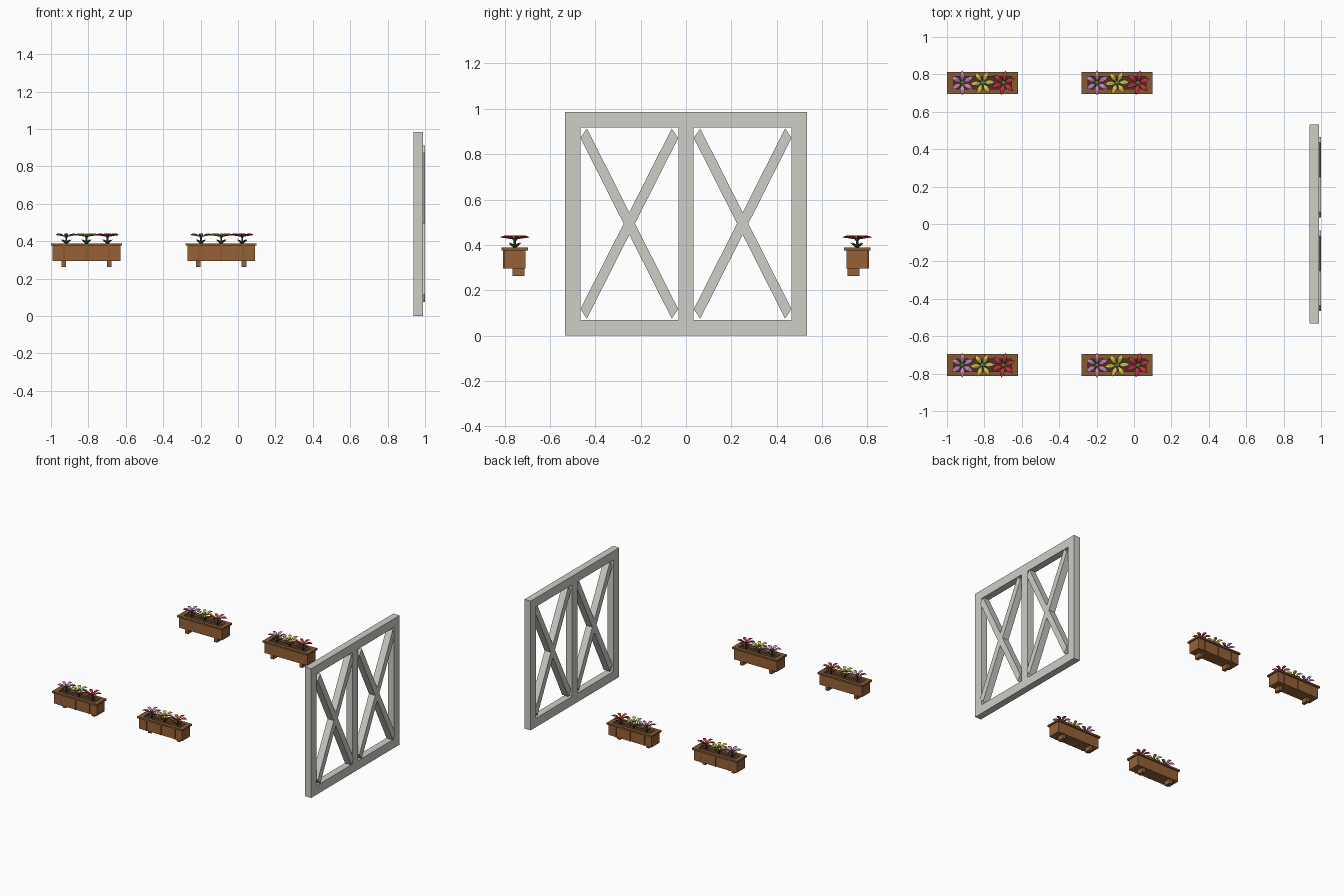
import bpy, bmesh, math
from mathutils import Vector

if "Cube" in bpy.data.objects:
    bpy.data.objects.remove(bpy.data.objects["Cube"])


def material(name, rgb):
    m = bpy.data.materials.new(name)
    m.diffuse_color = (*rgb, 1)
    m.use_nodes = True
    m.node_tree.nodes["Principled BSDF"].inputs["Base Color"].default_value = m.diffuse_color
    return m


STONE = material("pale_paint", (0.62, 0.61, 0.57))
WOOD = material("wood", (0.30, 0.12, 0.04))
TRIM = material("dark_wood", (0.24, 0.10, 0.03))
SOIL = material("soil", (0.07, 0.03, 0.02))
GREEN = material("leaf_green", (0.03, 0.12, 0.05))
HEART = material("flower_heart", (0.65, 0.55, 0.08))
PETALS = [material("pink", (0.62, 0.22, 0.48)),
          material("yellow", (0.68, 0.55, 0.06)),
          material("red", (0.60, 0.03, 0.05))]


def finish(name, bm, mat):
    bmesh.ops.recalc_face_normals(bm, faces=bm.faces)
    me = bpy.data.meshes.new(name)
    bm.to_mesh(me)
    bm.free()
    me.materials.append(mat)
    ob = bpy.data.objects.new(name, me)
    bpy.context.collection.objects.link(ob)
    return ob


def add_box(bm, x0, x1, y0, y1, z0, z1):
    vs = bmesh.ops.create_cube(bm, size=1)["verts"]
    for v in vs:
        v.co = Vector(((x0 + x1) / 2 + v.co.x * (x1 - x0),
                       (y0 + y1) / 2 + v.co.y * (y1 - y0),
                       (z0 + z1) / 2 + v.co.z * (z1 - z0)))


def boxes(name, mat, *specs):
    bm = bmesh.new()
    for s in specs:
        add_box(bm, *s)
    return finish(name, bm, mat)


def add_prism(bm, pts, depth):
    lo = [bm.verts.new(p) for p in pts]
    hi = [bm.verts.new(Vector(p) + Vector(depth)) for p in pts]
    bm.faces.new(lo)
    bm.faces.new(hi[::-1])
    n = len(pts)
    for i in range(n):
        bm.faces.new((lo[i], lo[(i + 1) % n], hi[(i + 1) % n], hi[i]))


# Gate frame: posts and rails
X0, X1 = 0.937, 0.99
boxes("gate_frame", STONE,
      (X0, X1, -0.533, -0.466, 0, 0.985), (X0, X1, 0.466, 0.533, 0, 0.985),
      (X0, X1, -0.033, 0.033, 0.068, 0.918),
      (X0, X1, -0.466, 0.466, 0, 0.068), (X0, X1, -0.466, 0.466, 0.918, 0.985))

# Crossed braces in both panels
for side, cy in (("left", -0.25), ("right", 0.25)):
    for k, flip in enumerate((-1, 1)):
        prof = [(-0.216, 0.378), (-0.187, 0.419), (0.216, -0.378), (0.187, -0.419)]
        prof = [prof[0], prof[1], prof[2], prof[3]]
        bm = bmesh.new()
        add_prism(bm, [(0.947, cy + flip * a, 0.494 + b) for a, b in prof], (0.053, 0, 0))
        finish(f"{side}_brace_{k + 1}", bm, STONE)


def petals(name, cx, cy, turn, mat):
    # Six folded, pointed petals with a little thickness
    bm = bmesh.new()
    prof = [(0.006, 0, 0.424), (0.030, -0.012, 0.437), (0.050, -0.010, 0.440),
            (0.067, 0, 0.433), (0.050, 0.010, 0.440), (0.030, 0.012, 0.437)]
    for i in range(6):
        a = turn + i * math.pi / 3
        c, s = math.cos(a), math.sin(a)
        put = lambda r, w, z: bm.verts.new((cx + r * c - w * s, cy + r * s + w * c, z))
        ring = [put(*p) for p in prof]
        top, low = put(0.038, 0, 0.441), put(0.038, 0, 0.429)
        for j in range(6):
            bm.faces.new((ring[j], ring[(j + 1) % 6], top))
            bm.faces.new((ring[(j + 1) % 6], ring[j], low))
    return finish(name, bm, mat)


def greenery(name, cx, cy):
    # Stem with a flared top and four pointed leaves
    bm = bmesh.new()
    for r0, r1, z0, z1 in ((0.005, 0.005, 0.37, 0.418), (0.005, 0.014, 0.416, 0.43)):
        vs = bmesh.ops.create_cone(bm, cap_ends=True, segments=6, radius1=r0,
                                   radius2=r1, depth=z1 - z0)["verts"]
        bmesh.ops.translate(bm, verts=vs, vec=(cx, cy, (z0 + z1) / 2))
    for i in range(4):
        a = math.radians(35) + i * math.pi / 2
        c, s = math.cos(a), math.sin(a)
        put = lambda r, w, z: bm.verts.new((cx + r * c - w * s, cy + r * s + w * c, z))
        ring = [put(0.003, 0, 0.385), put(0.02, -0.009, 0.402),
                put(0.036, 0, 0.41), put(0.02, 0.009, 0.402)]
        top, low = put(0.02, 0, 0.403), put(0.02, 0, 0.396)
        for j in range(4):
            bm.faces.new((ring[j], ring[(j + 1) % 4], top))
            bm.faces.new((ring[(j + 1) % 4], ring[j], low))
    return finish(name, bm, GREEN)


def planter(tag, cx, s):
    cy = s * 0.755

    def part(x0, x1, a, b, z0, z1):  # a, b measured outwards from the centre line
        y0, y1 = sorted((cy + s * a, cy + s * b))
        return (cx + x0, cx + x1, y0, y1, z0, z1)

    # Box: floor and four walls
    boxes(tag + "_box", WOOD,
          part(-0.181, 0.181, -0.048, 0.048, 0.295, 0.31),
          part(-0.181, 0.181, -0.048, -0.033, 0.31, 0.378),
          part(-0.181, 0.181, 0.033, 0.048, 0.31, 0.378),
          part(-0.181, -0.166, -0.033, 0.033, 0.31, 0.378),
          part(0.166, 0.181, -0.033, 0.033, 0.31, 0.378))
    boxes(tag + "_soil", SOIL, part(-0.166, 0.166, -0.033, 0.033, 0.31, 0.372))
    # Overhanging rim
    boxes(tag + "_rim", TRIM,
          part(-0.19, 0.19, -0.059, -0.033, 0.376, 0.389),
          part(-0.19, 0.19, 0.033, 0.059, 0.376, 0.389),
          part(-0.19, -0.155, -0.033, 0.033, 0.376, 0.389),
          part(0.155, 0.19, -0.033, 0.033, 0.376, 0.389))
    # Battens on the outer face, feet beneath
    boxes(tag + "_battens", TRIM,
          *[part(x - 0.005, x + 0.005, 0.047, 0.053, 0.295, 0.376) for x in (-0.12, 0, 0.12)])
    boxes(tag + "_feet", WOOD,
          *[part(x - 0.0125, x + 0.0125, -0.042, 0.011, 0.262, 0.297) for x in (-0.122, 0.122)])
    # Flowers
    for i, (dx, turn) in enumerate(((-0.108, 90), (0, 60), (0.112, 80))):
        turn = turn if i != 1 else 5
        name = f"{tag}_flower_{i + 1}"
        petals(name + "_petals", cx + dx, cy, math.radians(turn), PETALS[i])
        greenery(name + "_stem", cx + dx, cy)
        bm = bmesh.new()
        vs = bmesh.ops.create_icosphere(bm, subdivisions=1, radius=0.011)["verts"]
        for v in vs:
            v.co = Vector((cx + dx + v.co.x, cy + v.co.y, 0.434 + v.co.z * 0.8))
        finish(name + "_heart", bm, HEART)


# Four planters, two each side
for row, s in (("front", -1), ("back", 1)):
    for col, cx in (("left", -0.81), ("right", -0.09)):
        planter(f"{row}_{col}_planter", cx, s)
